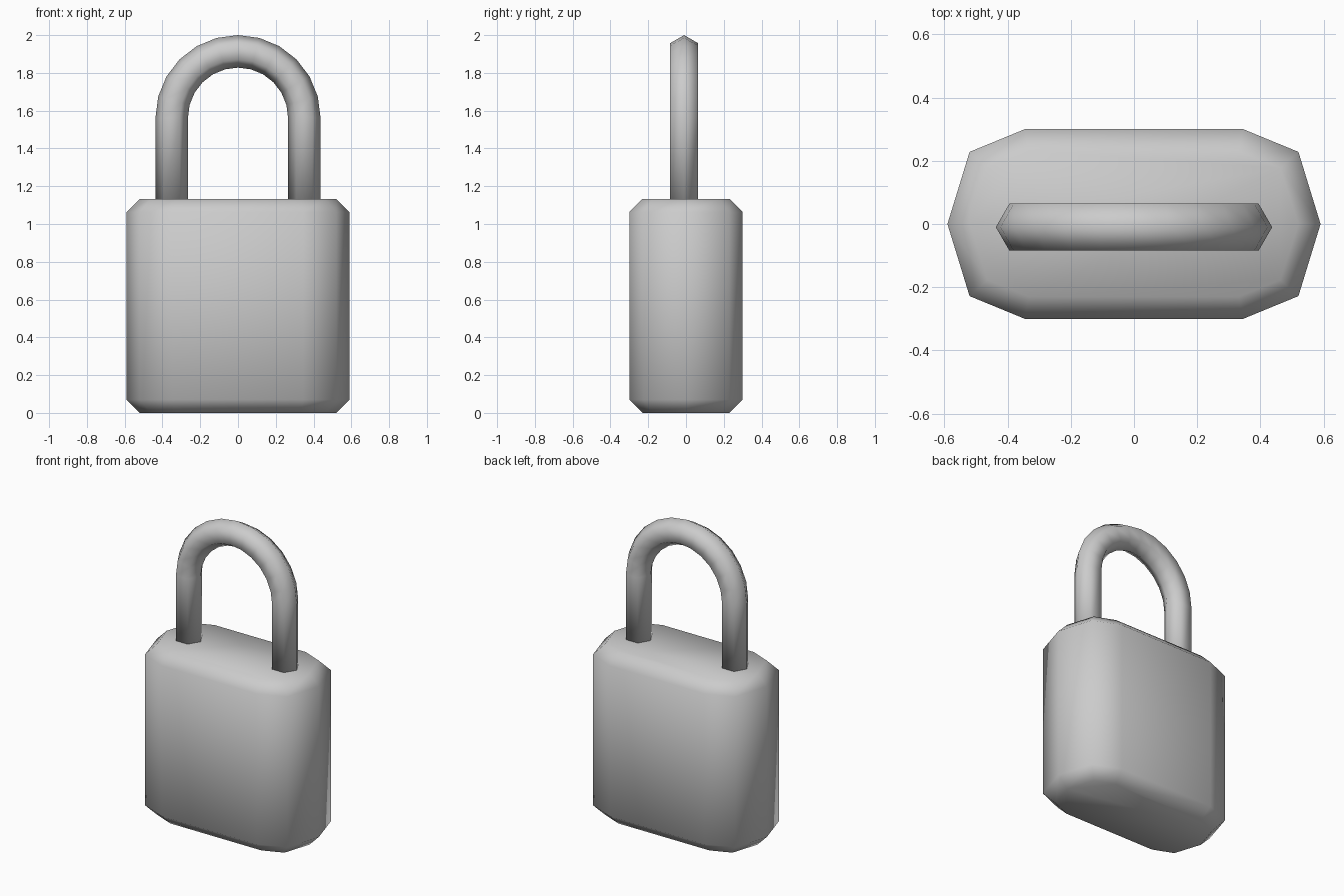
import bpy, bmesh
from math import sin, cos, pi

if "Cube" in bpy.data.objects:
    bpy.data.objects.remove(bpy.data.objects["Cube"])


def loft(name, rings):
    """Skin a list of equal-sized closed rings and cap both ends."""
    bm = bmesh.new()
    loops = [[bm.verts.new(p) for p in ring] for ring in rings]
    n = len(loops[0])
    for a, b in zip(loops, loops[1:]):
        for i in range(n):
            j = (i + 1) % n
            bm.faces.new((a[i], a[j], b[j], b[i]))
    bm.faces.new(loops[0][::-1])
    bm.faces.new(loops[-1])
    bmesh.ops.recalc_face_normals(bm, faces=bm.faces)
    for f in bm.faces:
        f.smooth = True
    mesh = bpy.data.meshes.new(name)
    bm.to_mesh(mesh)
    bm.free()
    obj = bpy.data.objects.new(name, mesh)
    bpy.context.collection.objects.link(obj)
    return obj


def outline(tip, corner, shoulder, z):
    """Ten-sided plan mirrored from three points of one quadrant."""
    right = [(shoulder[0], -shoulder[1]), (corner[0], -corner[1]),
             (tip, 0), corner, shoulder]
    return [(x, y, z) for x, y in right] + [(-x, -y, z) for x, y in right]


# Lock body: straight sides with a chamfer at top and bottom
outer = (0.59, (0.52, 0.228), (0.345, 0.30))
inner = (0.52, (0.463, 0.177), (0.332, 0.23))
loft("lock_body", [outline(*inner, 0), outline(*outer, 0.07),
                   outline(*outer, 1.063), outline(*inner, 1.133)])

# Shackle: hexagonal bar swept up, round a half circle and down
BEND, BAR, ARC_Z, SEAT_Z, Y, STEPS = 0.351, 0.086, 1.563, 1.12, -0.01, 12


def bar_ring(angle, z):
    ring = []
    for k in range(6):
        t = k * pi / 3
        r = BEND + BAR * cos(t)
        ring.append((r * cos(angle), Y + BAR * sin(t), z + r * sin(angle)))
    return ring


path = [(0, SEAT_Z)] + [(pi * i / STEPS, ARC_Z) for i in range(STEPS + 1)] + [(pi, SEAT_Z)]
loft("shackle", [bar_ring(a, z) for a, z in path])
